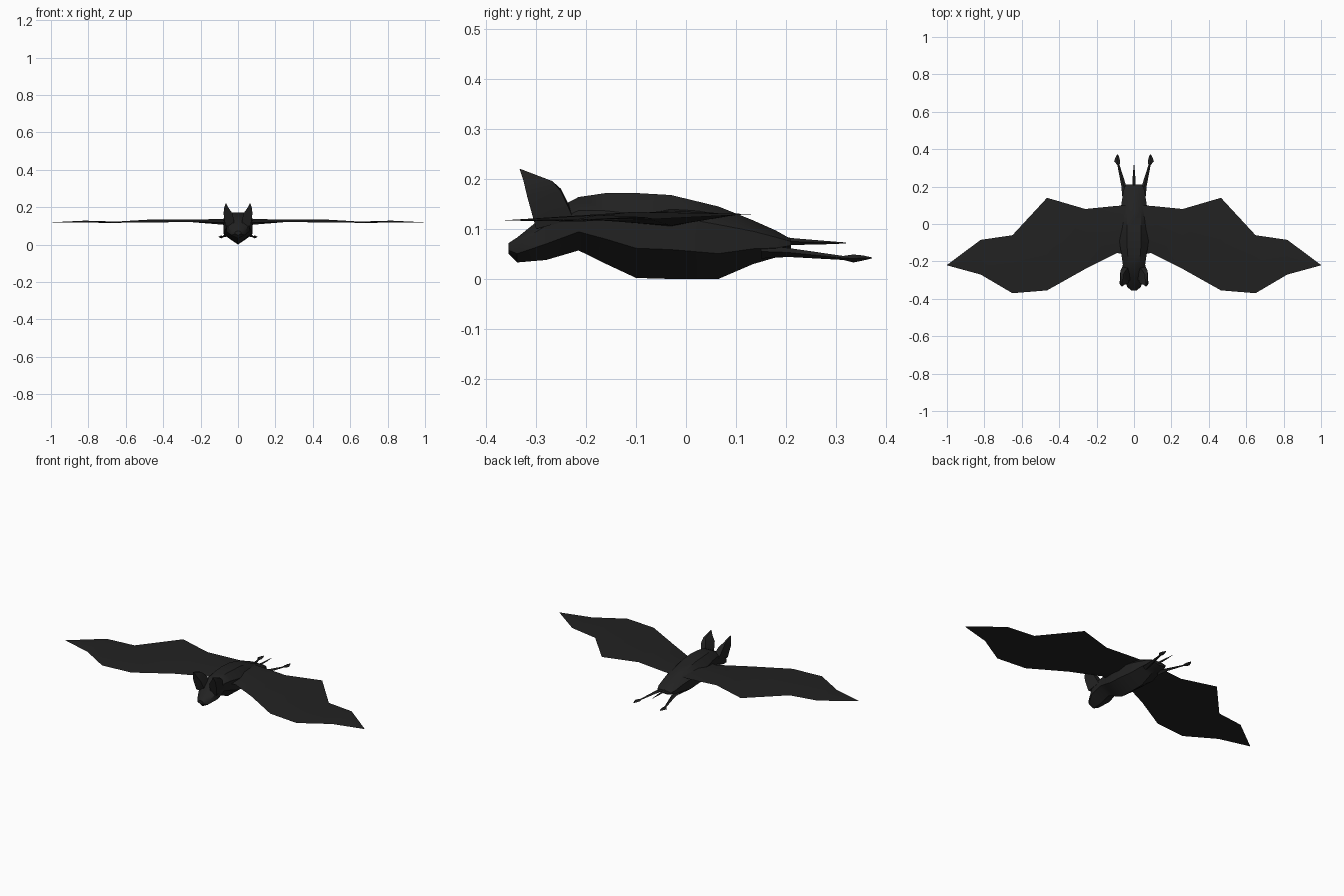
import bpy, bmesh, math

fur = bpy.data.materials.new("charcoal black")
fur.diffuse_color = (0.016, 0.016, 0.016, 1)


def loft(name, rings, mirror=False, angle=40):
    """Skin a list of equal-length point rings, cap both ends."""
    bm = bmesh.new()
    loops = [[bm.verts.new(p) for p in r] for r in rings]
    n = len(loops[0])
    for a, b in zip(loops, loops[1:]):
        for i in range(n):
            j = (i + 1) % n
            bm.faces.new((a[i], a[j], b[j], b[i]))
    bm.faces.new(loops[0][::-1])
    bm.faces.new(loops[-1])
    if mirror:
        geo = bmesh.ops.duplicate(bm, geom=bm.verts[:] + bm.edges[:] + bm.faces[:])["geom"]
        for v in geo:
            if isinstance(v, bmesh.types.BMVert):
                v.co.x *= -1
    bmesh.ops.recalc_face_normals(bm, faces=bm.faces[:])
    me = bpy.data.meshes.new(name)
    bm.to_mesh(me)
    bm.free()
    me.materials.append(fur)
    ob = bpy.data.objects.new(name, me)
    bpy.context.collection.objects.link(ob)
    bpy.ops.object.select_all(action='DESELECT')
    ob.select_set(True)
    bpy.context.view_layer.objects.active = ob
    bpy.ops.object.shade_smooth_by_angle(angle=math.radians(angle))
    return ob


def body_ring(y, zb, zt, w):
    """Seven-sided section: flat back, upright flanks, keeled belly."""
    prof = [(-.5, 1), (.5, 1), (1, .75), (1, .35), (0, 0), (-1, .35), (-1, .75)]
    return [(px * w, y, zb + pz * (zt - zb)) for px, pz in prof]


def rod_ring(x, y, z, rx, rz):
    return [(x + rx, y, z), (x, y, z + rz), (x - rx, y, z), (x, y, z - rz)]


# torso and head
loft("body_and_head", [body_ring(*r) for r in [
    (-.355, .05, .072, .015), (-.338, .033, .083, .035), (-.28, .038, .13, .062),
    (-.215, .057, .164, .06), (-.16, .03, .172, .068), (-.1, .002, .172, .077),
    (-.03, 0, .168, .077), (.065, 0, .145, .074), (.135, .03, .117, .063),
    (.18, .043, .097, .057), (.21, .06, .08, .045)]])

# wings: x, front y, back y, front z, mid z, back z, half thickness
stations = [(.04, -.165, .10, .118, .122, .128, .02),
            (.09, -.155, .097, .118, .122, .128, .015),
            (.26, -.24, .08, .122, .127, .13, .006),
            (.465, -.355, .14, .118, .13, .13, .004),
            (.65, -.37, -.06, .117, .119, .12, .004),
            (.82, -.27, -.085, .118, .124, .124, .004),
            (1.0, -.221, -.219, .117, .118, .118, .001)]
loft("wings", [[(x, f, zf), (x, (f + b) / 2, zm + t), (x, b, zb), (x, (f + b) / 2, zm - t)]
               for x, f, b, zf, zm, zb, t in stations], mirror=True, angle=60)

# ears: slanted blades with a pointed tip
loft("ears", [
    [(.018, -.29, .10), (.068, -.30, .10), (.06, -.225, .12), (.025, -.225, .13)],
    [(.028, -.315, .165), (.077, -.318, .165), (.073, -.25, .175), (.045, -.25, .18)],
    [(.05, -.325, .195), (.075, -.325, .195), (.072, -.268, .196), (.058, -.268, .196)],
    [(.063, -.333, .22), (.066, -.333, .22), (.066, -.331, .22), (.063, -.331, .22)]],
    mirror=True)

# legs with diamond-shaped feet
loft("legs_and_feet", [rod_ring(*r) for r in [
    (.045, .15, .055, .018, .014), (.055, .205, .053, .013, .009),
    (.083, .315, .042, .006, .004), (.09, .335, .041, .016, .008),
    (.089, .355, .042, .011, .005), (.088, .372, .042, .002, .001)]], mirror=True)

# tail
loft("tail", [rod_ring(*r) for r in [
    (0, .18, .077, .016, .012), (0, .21, .075, .009, .007),
    (0, .27, .073, .006, .004), (0, .32, .072, .001, .001)]])
